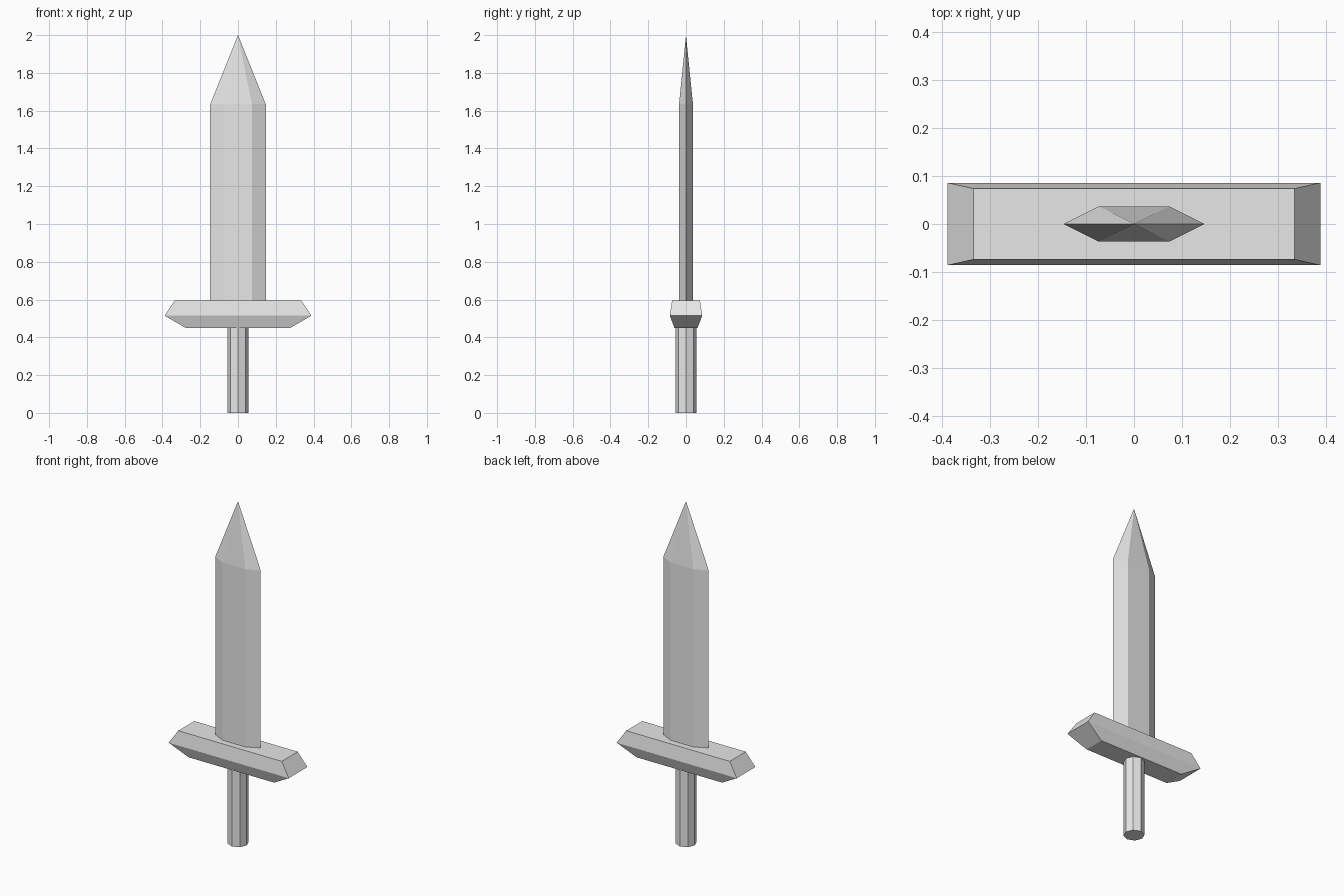
import bpy, bmesh
from math import cos, sin, pi

cube = bpy.data.objects.get("Cube")
if cube:
    bpy.data.objects.remove(cube, do_unlink=True)

GREY = (0.8, 0.8, 0.8, 1)
mat = bpy.data.materials.new("light grey")
mat.use_nodes = True
mat.diffuse_color = GREY
mat.node_tree.nodes["Principled BSDF"].inputs["Base Color"].default_value = GREY


def polygon(sides, rx, ry, z):
    """Ring of points around the z axis."""
    angles = [2 * pi * i / sides for i in range(sides)]
    return [(rx * cos(a), ry * sin(a), z) for a in angles]


def rectangle(hx, hy, z):
    return [(hx, hy, z), (-hx, hy, z), (-hx, -hy, z), (hx, -hy, z)]


def loft(name, rings, tip=None):
    """Closed solid through rings, ending in a flat cap or a point."""
    bm = bmesh.new()
    loops = [[bm.verts.new(p) for p in ring] for ring in rings]
    n = len(loops[0])
    for low, high in zip(loops, loops[1:]):
        for i in range(n):
            j = (i + 1) % n
            bm.faces.new((low[i], low[j], high[j], high[i]))
    bm.faces.new(loops[0][::-1])
    if tip:
        apex = bm.verts.new(tip)
        for i in range(n):
            bm.faces.new((loops[-1][i], loops[-1][(i + 1) % n], apex))
    else:
        bm.faces.new(loops[-1])
    bmesh.ops.recalc_face_normals(bm, faces=bm.faces)
    mesh = bpy.data.meshes.new(name)
    bm.to_mesh(mesh)
    bm.free()
    mesh.materials.append(mat)
    obj = bpy.data.objects.new(name, mesh)
    bpy.context.collection.objects.link(obj)
    return obj


# Eight-sided grip
loft("handle", [polygon(8, 0.056, 0.056, z) for z in (0, 0.45)])

# Bevelled crossguard, widest below the middle
loft("crossguard", [rectangle(0.277, 0.061, 0.45),
                    rectangle(0.389, 0.086, 0.515),
                    rectangle(0.335, 0.074, 0.595)])

# Flat six-sided blade tapering to a point
EDGE, THICK = 0.147, 0.037 / sin(pi / 3)
loft("blade", [polygon(6, EDGE, THICK, z) for z in (0.595, 1.635)], tip=(0, 0, 2))
